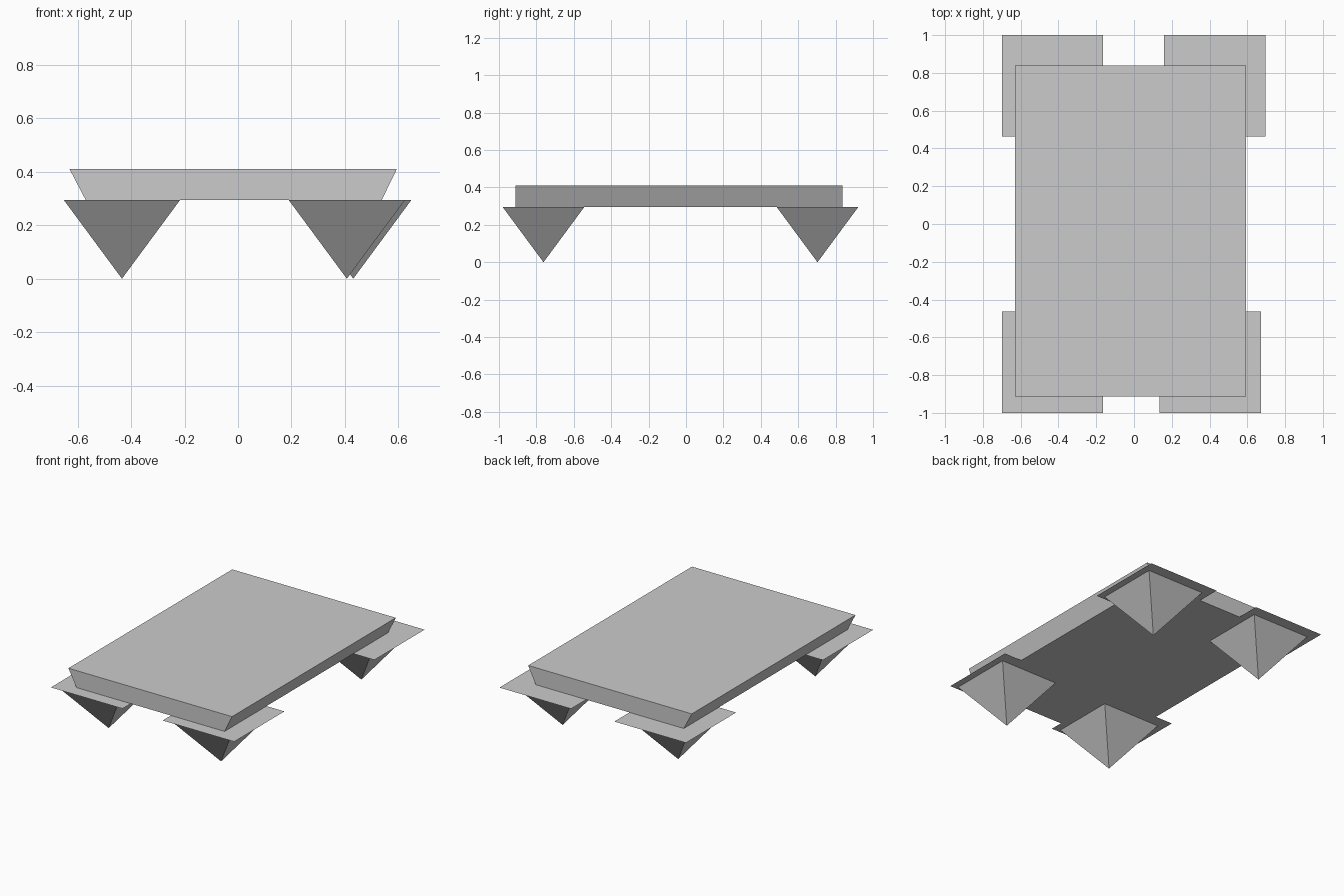
import bpy

if "Cube" in bpy.data.objects:
    bpy.data.objects.remove(bpy.data.objects["Cube"])

PLATE_Z = 0.295
TOP_Z = 0.41


def add_mesh(name, verts, faces):
    mesh = bpy.data.meshes.new(name)
    mesh.from_pydata(verts, [], faces)
    mesh.update()
    obj = bpy.data.objects.new(name, mesh)
    bpy.context.collection.objects.link(obj)
    return obj


def square(cx, cy, half, z):
    return [(cx - half, cy - half, z), (cx + half, cy - half, z),
            (cx + half, cy + half, z), (cx - half, cy + half, z)]


# Table slab: trapezoid profile extruded front to back
profile = [(-0.57, PLATE_Z), (0.538, PLATE_Z), (0.594, TOP_Z), (-0.63, TOP_Z)]
verts = [(x, y, z) for y in (-0.912, 0.838) for x, z in profile]
sides = [(i, i + 4, (i + 1) % 4 + 4, (i + 1) % 4) for i in range(4)]
sides = [f[::-1] for f in sides]
add_mesh("slab", verts, [(0, 1, 2, 3), (7, 6, 5, 4)] + sides)

# Corners: plate centre and leg centre
corners = {
    "front_left": ((-0.432, -0.732), (-0.434, -0.762)),
    "front_right": ((0.404, -0.732), (0.407, -0.762)),
    "back_left": ((-0.432, 0.732), (-0.434, 0.703)),
    "back_right": ((0.428, 0.732), (0.431, 0.703)),
}
for corner, (plate, leg) in corners.items():
    # Paper-thin square plate
    add_mesh(corner + "_plate", square(*plate, 0.268, PLATE_Z), [(0, 1, 2, 3)])
    # Inverted pyramid leg
    add_mesh(corner + "_leg", square(*leg, 0.218, PLATE_Z) + [(*leg, 0)],
             [(0, 1, 2, 3)] + [((i + 1) % 4, i, 4) for i in range(4)])
